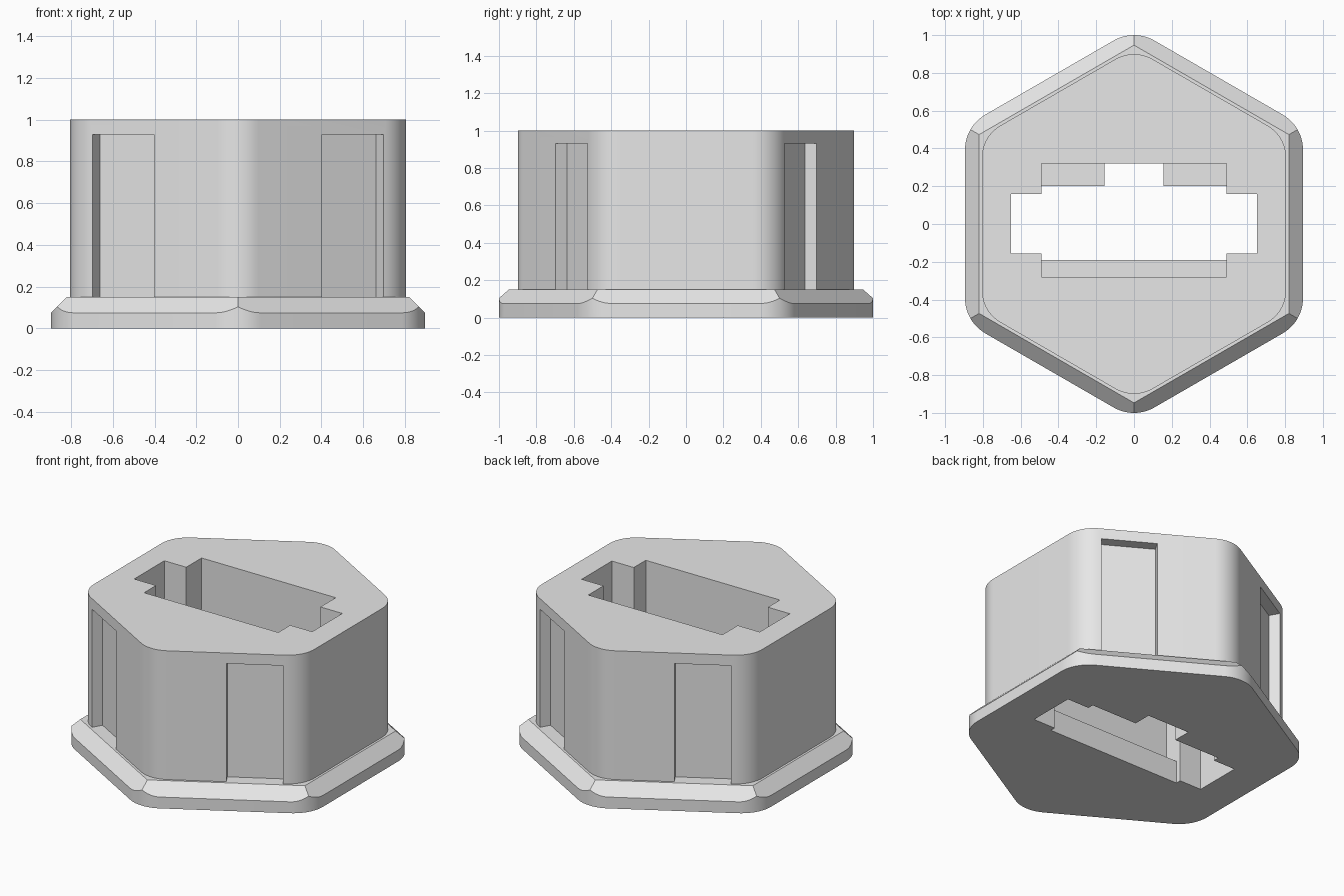
import bpy
import bmesh
from math import cos, sin, radians
from mathutils import Vector

cube = bpy.data.objects.get("Cube")
if cube:
    bpy.data.objects.remove(cube, do_unlink=True)

grey = bpy.data.materials.new("light_grey")
grey.use_nodes = True
grey.diffuse_color = (0.8, 0.8, 0.8, 1)
grey.node_tree.nodes["Principled BSDF"].inputs["Base Color"].default_value = (0.8, 0.8, 0.8, 1)

COS30 = cos(radians(30))
STEP = 0.15      # height of the flange, where the body starts
APOTHEM = 0.805  # centre of the body to its flat sides


def prism(name, outline, z0, z1, top_scale=1.0):
    """Solid between z0 and z1 over a closed outline."""
    bm = bmesh.new()
    low = [bm.verts.new((x, y, z0)) for x, y in outline]
    high = [bm.verts.new((x * top_scale, y * top_scale, z1)) for x, y in outline]
    bm.faces.new(low)
    bm.faces.new(high)
    for i in range(len(low)):
        bm.faces.new((low[i - 1], low[i], high[i], high[i - 1]))
    bmesh.ops.recalc_face_normals(bm, faces=bm.faces)
    mesh = bpy.data.meshes.new(name)
    bm.to_mesh(mesh)
    bm.free()
    mesh.materials.append(grey)
    obj = bpy.data.objects.new(name, mesh)
    bpy.context.collection.objects.link(obj)
    return obj


def hexagon(apothem, radius=0.0, segments=12):
    """Hexagon with corners on the y axis, rounded if a radius is given."""
    points = []
    reach = (apothem - radius) / COS30
    steps = segments if radius else 0
    for k in range(6):
        corner = radians(90 + 60 * k)
        for i in range(steps + 1):
            a = corner + radians(-30 + 60 * i / max(steps, 1))
            points.append((reach * cos(corner) + radius * cos(a),
                           reach * sin(corner) + radius * sin(a)))
    return points


def combine(target, tool, operation):
    """Apply a boolean and remove the tool."""
    tool.hide_render = True
    mod = target.modifiers.new("cut", "BOOLEAN")
    mod.operation = operation
    mod.solver = "EXACT"
    mod.object = tool
    bpy.context.view_layer.objects.active = target
    bpy.ops.object.modifier_apply(modifier=mod.name)
    bpy.data.objects.remove(tool, do_unlink=True)


# Flange: rounded plate trimmed by a sharp pyramid for the chamfer
flange = prism("base_flange", hexagon(0.895, 0.216), 0, STEP)
combine(flange, prism("chamfer", hexagon(1.07), -0.1, 0.2, 0.77 / 1.07), "INTERSECT")

# Body
body = prism("body", hexagon(APOTHEM, 0.195), STEP, 1.0)

# Shallow pockets on the four slanted sides, from mid side towards the x corners
for sx in (-1, 1):
    for sy in (-1, 1):
        normal = Vector((0.5 * sx, COS30 * sy))
        along = Vector((COS30 * sx, -0.5 * sy))
        pocket = [normal * (APOTHEM + d) + along * s
                  for d, s in ((-0.07, 0), (0.1, 0), (0.1, 0.34), (-0.07, 0.34))]
        combine(body, prism("pocket", pocket, 0, 0.93), "DIFFERENCE")


def mirrored(half):
    """Full outline from its +x half, listed from bottom to top."""
    return half + [(-x, y) for x, y in reversed(half)]


# Openings: wide in the body, narrower with a rear notch in the flange
ends = [(0.65, -0.155), (0.65, 0.16)]
wide = mirrored([(0.49, -0.28), (0.49, -0.155)] + ends + [(0.49, 0.16), (0.49, 0.32)])
narrow = mirrored([(0.49, -0.19), (0.49, -0.155)] + ends
                  + [(0.49, 0.16), (0.49, 0.2), (0.155, 0.2), (0.155, 0.32)])
combine(body, prism("wide_opening", wide, 0, 1.2), "DIFFERENCE")
combine(flange, prism("narrow_opening", narrow, -0.2, 0.4), "DIFFERENCE")

# Smooth rounded corners, keep hard edges
for obj in (flange, body):
    bpy.ops.object.select_all(action="DESELECT")
    obj.select_set(True)
    bpy.context.view_layer.objects.active = obj
    bpy.ops.object.shade_smooth_by_angle(angle=radians(30))
